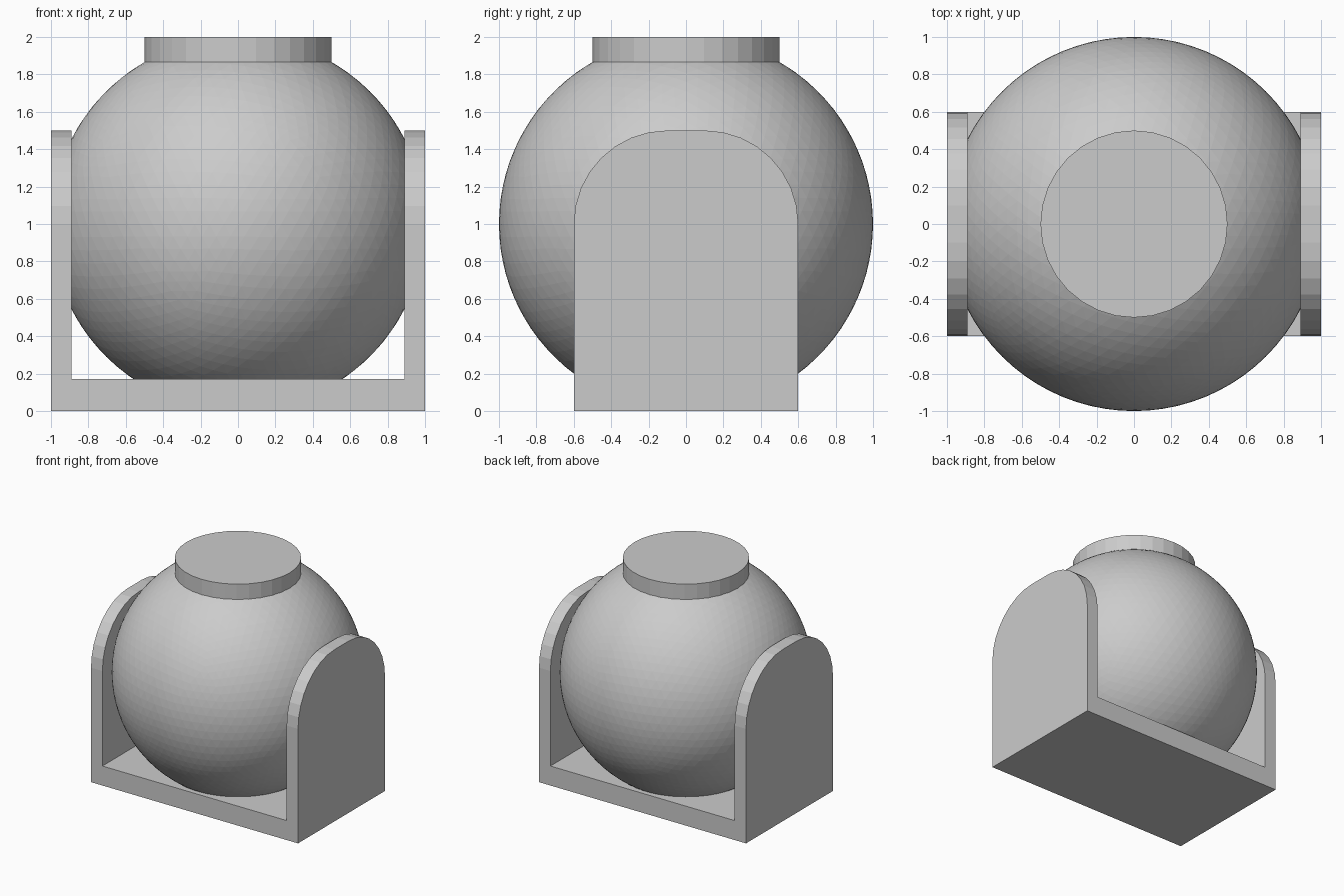
import bpy, bmesh, math

if "Cube" in bpy.data.objects:
    bpy.data.objects.remove(bpy.data.objects["Cube"])

grey = bpy.data.materials.new("plain_grey")
grey.diffuse_color = (0.6, 0.6, 0.6, 1)
grey.use_nodes = True
grey.node_tree.nodes["Principled BSDF"].inputs["Base Color"].default_value = grey.diffuse_color


def make(name, bm):
    bmesh.ops.recalc_face_normals(bm, faces=bm.faces)
    me = bpy.data.meshes.new(name)
    bm.to_mesh(me)
    bm.free()
    me.materials.append(grey)
    ob = bpy.data.objects.new(name, me)
    bpy.context.collection.objects.link(ob)
    return ob


def trim(bm, co, no):
    """Cut away everything beyond a plane and cap the hole."""
    geom = bm.verts[:] + bm.edges[:] + bm.faces[:]
    cut = bmesh.ops.bisect_plane(bm, geom=geom, plane_co=co, plane_no=no,
                                 clear_outer=True)["geom_cut"]
    edges = [e for e in cut if isinstance(e, bmesh.types.BMEdge)]
    bmesh.ops.holes_fill(bm, edges=edges, sides=0)


# Ball, trimmed flat just inside the parts that touch it
bm = bmesh.new()
bmesh.ops.create_icosphere(bm, subdivisions=5, radius=1)
bmesh.ops.translate(bm, verts=bm.verts, vec=(0, 0, 1))
for co, no in (((0.92, 0, 0), (1, 0, 0)), ((-0.92, 0, 0), (-1, 0, 0)),
               ((0, 0, 0.14), (0, 0, -1)), ((0, 0, 1.93), (0, 0, 1))):
    trim(bm, co, no)
make("ball", bm)

# Round cap on top
bm = bmesh.new()
bmesh.ops.create_cone(bm, cap_ends=True, segments=32, radius1=0.5, radius2=0.5, depth=0.15)
bmesh.ops.translate(bm, verts=bm.verts, vec=(0, 0, 1.925))
make("top_cap", bm)

# Base slab between the side plates
bm = bmesh.new()
bmesh.ops.create_cube(bm, size=1)
bmesh.ops.scale(bm, verts=bm.verts, vec=(1.78, 1.2, 0.17))
bmesh.ops.translate(bm, verts=bm.verts, vec=(0, 0, 0.085))
make("base", bm)

# Side plates: rectangle with rounded upper corners, mirrored in x
STEPS, R = 8, 0.5
arc = [(0.1 + R * math.cos(a), 1 + R * math.sin(a))
       for a in (math.pi / 2 * i / STEPS for i in range(STEPS + 1))]
profile = [(0.6, 0)] + arc + [(-y, z) for y, z in reversed(arc)] + [(-0.6, 0)]
bm = bmesh.new()
face = bm.faces.new([bm.verts.new((0.89, y, z)) for y, z in profile])
ext = bmesh.ops.extrude_face_region(bm, geom=[face], use_keep_orig=True)["geom"]
bmesh.ops.translate(bm, vec=(0.11, 0, 0),
                    verts=[v for v in ext if isinstance(v, bmesh.types.BMVert)])
plates = make("side_plates", bm)
plates.modifiers.new("mirror", 'MIRROR').use_mirror_merge = False
